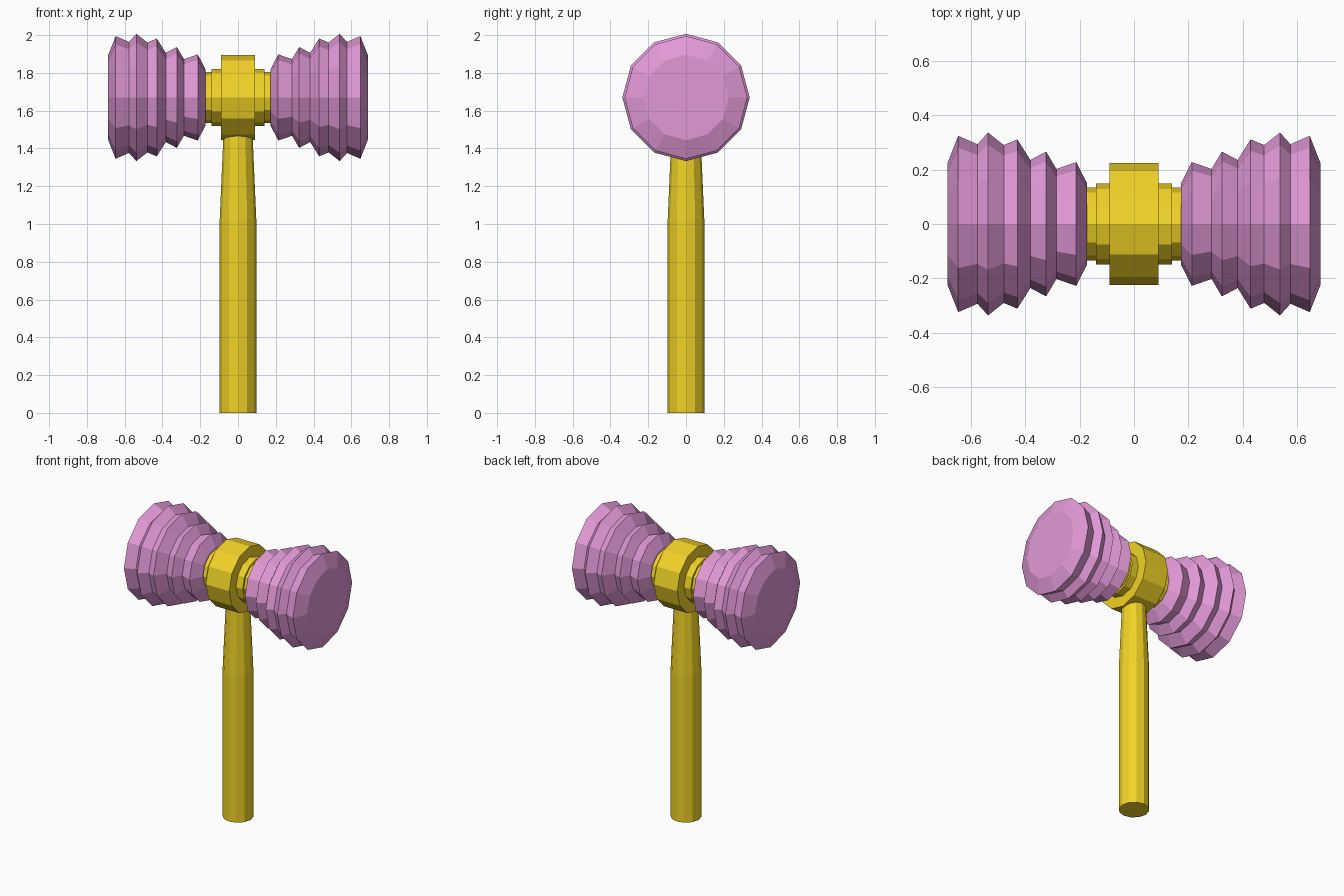
import bpy, bmesh, math
from mathutils import Matrix

if "Cube" in bpy.data.objects:
    bpy.data.objects.remove(bpy.data.objects["Cube"])

SIDES = 12
HEAD_Z = 1.67


def material(name, rgb):
    m = bpy.data.materials.new(name)
    m.diffuse_color = (*rgb, 1)
    m.use_nodes = True
    m.node_tree.nodes["Principled BSDF"].inputs["Base Color"].default_value = m.diffuse_color
    return m


def lathe(name, profile, mat, matrix=Matrix()):
    """Closed faceted solid from (radius, height) pairs around local z."""
    bm = bmesh.new()
    rings = []
    for r, h in profile:
        rings.append([bm.verts.new((r * math.cos(2 * math.pi * i / SIDES),
                                    r * math.sin(2 * math.pi * i / SIDES), h))
                      for i in range(SIDES)])
    for a, b in zip(rings, rings[1:]):
        for i in range(SIDES):
            j = (i + 1) % SIDES
            bm.faces.new((a[i], a[j], b[j], b[i]))
    bm.faces.new(rings[0][::-1])
    bm.faces.new(rings[-1])
    bmesh.ops.recalc_face_normals(bm, faces=bm.faces)
    mesh = bpy.data.meshes.new(name)
    bm.to_mesh(mesh)
    bm.free()
    mesh.materials.append(mat)
    ob = bpy.data.objects.new(name, mesh)
    bpy.context.collection.objects.link(ob)
    ob.matrix_world = matrix
    return ob


yellow = material("yellow", (0.88, 0.65, 0.02))
pink = material("pink", (0.76, 0.32, 0.68))


# Local z turned to point along +x or -x at head height
def sideways(sign):
    return Matrix.Translation((0, 0, HEAD_Z)) @ Matrix.Rotation(sign * math.pi / 2, 4, 'Y')


# Handle, tapering into the hub
lathe("handle", [(0.097, 0), (0.097, 1.02), (0.076, 1.5)], yellow)

# Stepped hub
half = [(0.225, 0.09), (0.15, 0.09), (0.15, 0.14), (0.135, 0.14), (0.135, 0.18)]
lathe("hub", [(r, -x) for r, x in reversed(half)] + half, yellow, sideways(1))

# Pleated bellows heads
bellows = [(0.15, 0.173), (0.228, 0.213), (0.203, 0.286), (0.267, 0.324),
           (0.236, 0.382), (0.312, 0.43), (0.291, 0.48), (0.337, 0.538),
           (0.294, 0.577), (0.325, 0.648), (0.226, 0.687)]
for side, sign in (("right", 1), ("left", -1)):
    lathe("bellows_" + side, bellows, pink, sideways(sign))
